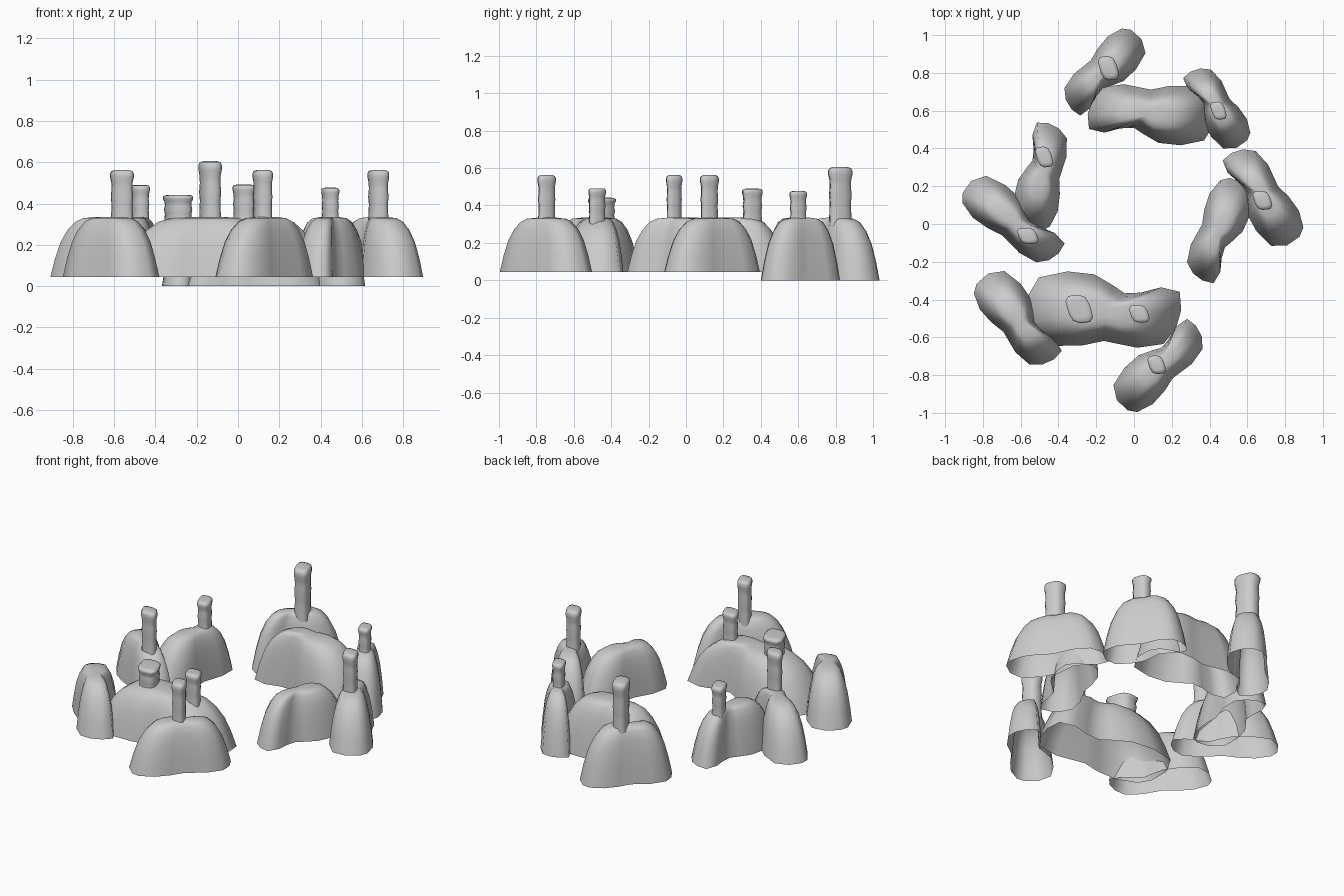
import bpy, bmesh
from math import sin, cos, pi, radians
from mathutils import Vector

if "Cube" in bpy.data.objects:
    bpy.data.objects.remove(bpy.data.objects["Cube"])

# shared peanut outline: wide lobe at -u, narrow lobe at +u
OUTLINE = [(1, 0), (.98, .48), (.74, .6), (.48, .46), (.27, .44), (.12, .65), (-.12, .94),
           (-.47, 1.02), (-.84, .86), (-1, .3), (-1, -.35), (-.9, -.7), (-.6, -.95),
           (-.28, -.94), (0, -.82), (.43, -1), (.77, -.9), (.93, -.5)]
# side profiles: (scale, height fraction)
ROCK_PROFILE = [(1, 0), (.92, .3), (.82, .58), (.70, .78), (.56, .92), (.42, .98), (.2, 1)]
PILLAR_PROFILE = [(.95, 0), (.9, .25), (.88, .4), (.94, .52), (.88, .66), (.9, .78),
                  (1, .87), (1, .94), (.88, .985), (.6, 1)]


def loft(name, outline, profile, z0, z1, angle=60):
    """Stack scaled copies of an outline, cap the top, leave the bottom open."""
    bm = bmesh.new()
    c = sum((Vector(p) for p in outline), Vector((0, 0))) / len(outline)
    rings = []
    for s, f in profile:
        rings.append([bm.verts.new((*(c + (Vector(p) - c) * s), z0 + (z1 - z0) * f))
                      for p in outline])
    n = len(outline)
    for a, b in zip(rings, rings[1:]):
        for i in range(n):
            j = (i + 1) % n
            bm.faces.new((a[i], a[j], b[j], b[i]))
    bm.faces.new(rings[-1])
    me = bpy.data.meshes.new(name)
    bm.to_mesh(me)
    bm.free()
    for p in me.polygons:
        p.use_smooth = True
    ob = bpy.data.objects.new(name, me)
    bpy.context.collection.objects.link(ob)
    return ob


def rock(name, x, y, deg, hl, hw, z0=.045):
    a = radians(deg)
    pts = [(x + u * hl * cos(a) - v * hw * sin(a),
            y + u * hl * sin(a) + v * hw * cos(a)) for u, v in OUTLINE]
    loft(name, pts, ROCK_PROFILE, z0, .335)


def pillar(name, x, y, rx, ry, top):
    # slightly squared, skewed cross-section
    pts = []
    for i in range(14):
        t = 2 * pi * i / 14
        r = 1 - .08 * cos(4 * t - .6)
        px, py = rx * r * cos(t), ry * r * sin(t)
        pts.append((x + px - .2 * py, y + py - .1 * px))
    loft(name, pts, PILLAR_PROFILE, .29, top)


# ring of rocks
rock("front_long_rock", -.16, -.455, 0, .41, .20)
rock("front_rock", .132, -.748, 47, .287, .122)
rock("front_left_rock", -.612, -.502, -49, .285, .128)
rock("left_outer_rock", -.64, .022, -36, .30, .122)
rock("left_inner_rock", -.495, .252, 82, .285, .122)
rock("right_outer_rock", .678, .142, 125, .285, .125)
rock("right_inner_rock", .455, -.035, -109, .28, .122)
rock("back_long_rock", .09, .58, 180, .335, .16, 0)
rock("back_left_rock", -.158, .804, -131, .262, .115, 0)
rock("back_right_rock", .434, .614, 125, .235, .106, 0)

# stone pillars standing on the rocks
pillar("back_left_pillar", -.135, .825, .053, .068, .605)
pillar("back_right_pillar", .447, .60, .041, .05, .477)
pillar("left_inner_pillar", -.475, .355, .045, .058, .49)
pillar("left_outer_pillar", -.562, -.063, .056, .046, .562)
pillar("right_pillar", .68, .125, .05, .053, .562)
pillar("front_stump", -.29, -.45, .069, .079, .442)
pillar("front_long_rock_pillar", .028, -.475, .053, .05, .492)
pillar("front_pillar", .12, -.745, .047, .052, .562)
